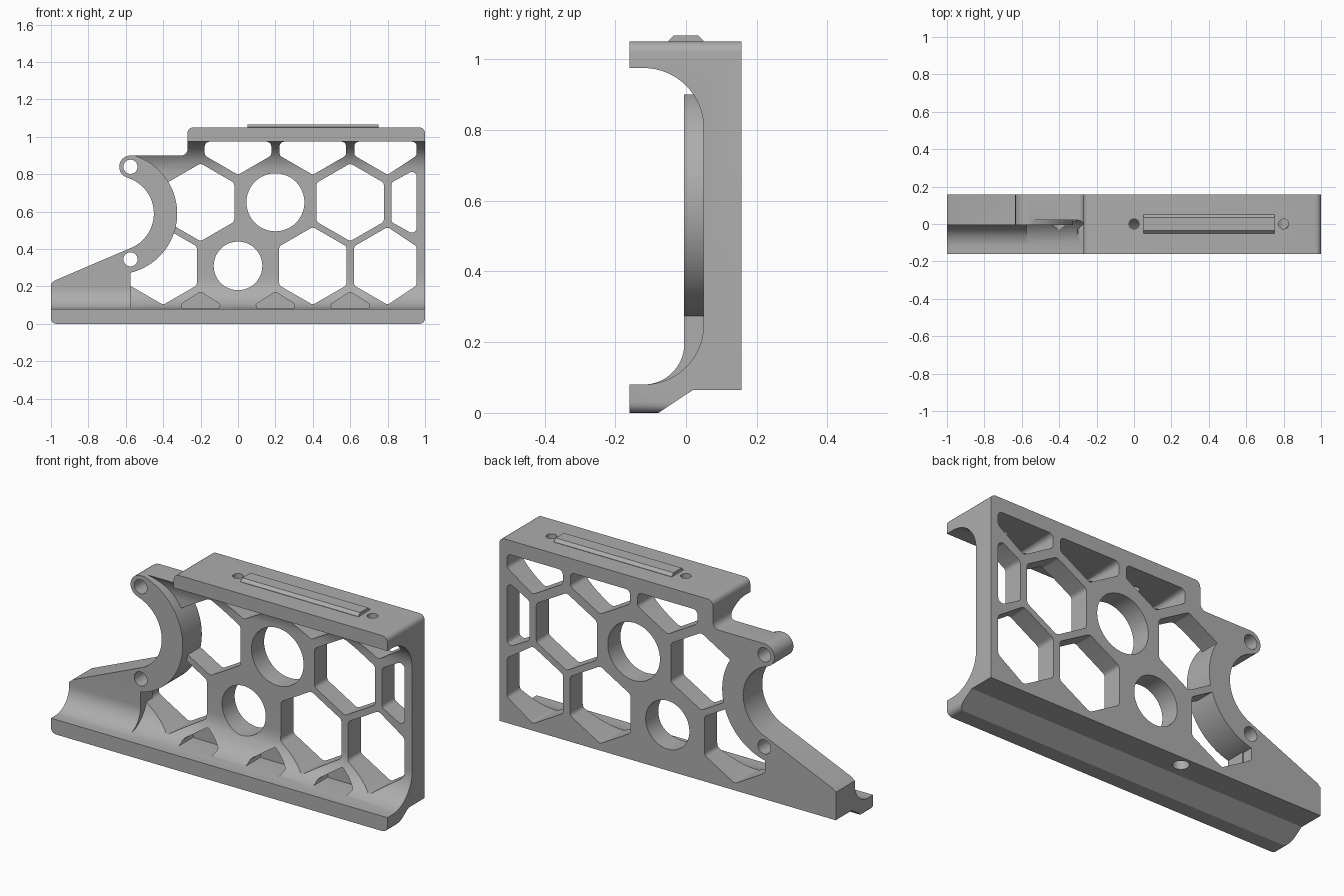
import bpy, bmesh
from math import sin, cos, tan, radians, pi
from mathutils import Vector

old = bpy.data.objects.get("Cube")
if old:
    bpy.data.objects.remove(old, do_unlink=True)

grey = bpy.data.materials.new("plain grey")
grey.use_nodes = True
grey.diffuse_color = (0.42, 0.42, 0.42, 1)
grey.node_tree.nodes["Principled BSDF"].inputs["Base Color"].default_value = (0.42, 0.42, 0.42, 1)


def arc(cx, cy, r, a0, a1, n=16):
    angles = [radians(a0 + (a1 - a0) * i / n) for i in range(n + 1)]
    return [(cx + r * cos(a), cy + r * sin(a)) for a in angles]


def circle(cx, cy, r, n=48):
    return arc(cx, cy, r, 0, 360, n)[:-1]


def rounded(corners, radius, n=5):
    """Replace every corner of a polygon with a small arc."""
    out = []
    for i, c in enumerate(corners):
        p = Vector(c)
        u = (Vector(corners[i - 1]) - p).normalized()
        v = (Vector(corners[(i + 1) % len(corners)]) - p).normalized()
        half = u.angle(v) / 2
        d = radius / tan(half)
        centre = p + (u + v).normalized() * (radius / sin(half))
        start = p + u * d - centre
        end = p + v * d - centre
        for k in range(n + 1):
            q = start.lerp(end, k / n).normalized() * radius + centre
            out.append((q.x, q.y))
    return out


def prism(name, profiles, axis, low, high):
    """Extrude closed profiles along one axis."""
    place = {"x": lambda a, b, t: (t, a, b),
             "y": lambda a, b, t: (a, t, b),
             "z": lambda a, b, t: (a, b, t)}[axis]
    bm = bmesh.new()
    for pts in profiles:
        lo = [bm.verts.new(place(a, b, low)) for a, b in pts]
        hi = [bm.verts.new(place(a, b, high)) for a, b in pts]
        bm.faces.new(lo)
        bm.faces.new(hi[::-1])
        for i in range(len(pts)):
            bm.faces.new((lo[i - 1], lo[i], hi[i], hi[i - 1]))
    bmesh.ops.recalc_face_normals(bm, faces=bm.faces)
    mesh = bpy.data.meshes.new(name)
    bm.to_mesh(mesh)
    bm.free()
    mesh.materials.append(grey)
    ob = bpy.data.objects.new(name, mesh)
    bpy.context.collection.objects.link(ob)
    return ob


def combine(target, tool, operation):
    mod = target.modifiers.new("combine", "BOOLEAN")
    mod.operation = operation
    mod.solver = "EXACT"
    mod.object = tool
    bpy.context.view_layer.objects.active = target
    bpy.ops.object.modifier_apply(modifier=mod.name)
    bpy.data.objects.remove(tool, do_unlink=True)


# Channel section: back wall, top flange and lower rail
section = [(0.18, 0.065), (0.18, 1.1), (-0.16, 1.1), (-0.16, 0.975)]
section += arc(-0.12, 0.805, 0.17, 90, 0) + arc(-0.12, 0.25, 0.17, 0, -90)
section += [(-0.16, 0.08), (-0.16, -0.05), (-0.154, -0.05), (0.02, 0.065)]
frame = prism("honeycomb_frame", [section], "x", -1.05, 1.05)


# Honeycomb windows
def hexagon(cx, cz, r=0.208):
    pts = [(cx + r * cos(pi / 6 + k * pi / 3), cz + r * sin(pi / 6 + k * pi / 3)) for k in range(6)]
    return [(min(x, 0.955), z) for x, z in pts]


def top_window(cx):
    left, right = cx - 0.178, min(cx + 0.178, 0.955)
    return [(left, 0.974), (left, 0.9), (cx, 0.797), (right, 0.9), (right, 0.974)]


windows = [hexagon(x, 0.31) for x in (-0.4, 0.4, 0.8)]
windows += [hexagon(x, 0.65) for x in (-0.2, 0.6)]
windows += [top_window(x) for x in (0, 0.4, 0.8)]
windows.append([(0.82, 0.545), (0.955, 0.47), (0.955, 0.83), (0.82, 0.755)])
cutters = prism("window_cutter", [rounded(w, 0.025) for w in windows], "y", -0.3, 0.3)
combine(frame, cutters, "DIFFERENCE")

# Shallow pockets in the lower fillet
pockets = [rounded([(x - 0.14, 0.082), (x + 0.14, 0.082), (x, 0.172)], 0.015)
           for x in (-0.2, 0.2, 0.6)]
combine(frame, prism("pocket_cutter", pockets, "y", -0.3, 0.05), "DIFFERENCE")

# Thick ring arm and the thick foot at the left end
combine(frame, prism("ring_arm", [circle(-0.65, 0.59, 0.325, 96)], "y", -0.005, 0.2), "UNION")
foot = [(0.1, 0.1), (0.1, 0.6), (-0.005, 0.6)]
foot += arc(-0.12, 0.195, 0.115, 0, -90) + [(-0.12, 0.06)]
combine(frame, prism("foot", [foot], "x", -1.1, -0.575), "UNION")

# Trim everything to the outer outline
outline = arc(-0.97, 0.03, 0.03, 180, 270, 5) + arc(0.97, 0.03, 0.03, -90, 0, 5)
outline += arc(0.97, 1.02, 0.03, 0, 90, 5) + arc(-0.24, 1.02, 0.03, 90, 180, 5)
outline += arc(-0.305, 0.935, 0.035, 0, -90, 6)
outline += arc(-0.575, 0.84, 0.06, 90, 253, 20)
outline += arc(-0.65, 0.59, 0.2, 73, -63, 40) + [(-0.98, 0.232), (-1, 0.215)]
combine(frame, prism("outline_trim", [outline], "y", -0.3, 0.157), "INTERSECT")

# Round openings and pin holes through the wall
holes = [circle(0.2, 0.65, 0.155, 64), circle(0, 0.31, 0.13, 64)]
holes += [circle(-0.575, z, 0.038, 32) for z in (0.84, 0.345)]
combine(frame, prism("hole_cutter", holes, "y", -0.3, 0.3), "DIFFERENCE")

# Screw holes in the top flange and under the base
screws = [circle(x, 0, 0.027, 24) for x in (0, 0.8)]
combine(frame, prism("top_screw_cutter", screws, "z", 0.85, 1.2), "DIFFERENCE")
combine(frame, prism("base_screw_cutter", [circle(-0.2, 0.1, 0.04, 24)], "z", -0.1, 0.14), "DIFFERENCE")

# Raised locating strip on top, with sloped long sides
strip = prism("top_strip", [[(-0.05, 1.045), (0.05, 1.045), (0.05, 1.052),
                             (0.035, 1.067), (-0.035, 1.067), (-0.05, 1.052)]], "x", 0.05, 0.75)

for ob in (frame, strip):
    bpy.ops.object.select_all(action="DESELECT")
    ob.select_set(True)
    bpy.context.view_layer.objects.active = ob
    bpy.ops.object.shade_smooth_by_angle(angle=radians(30))
